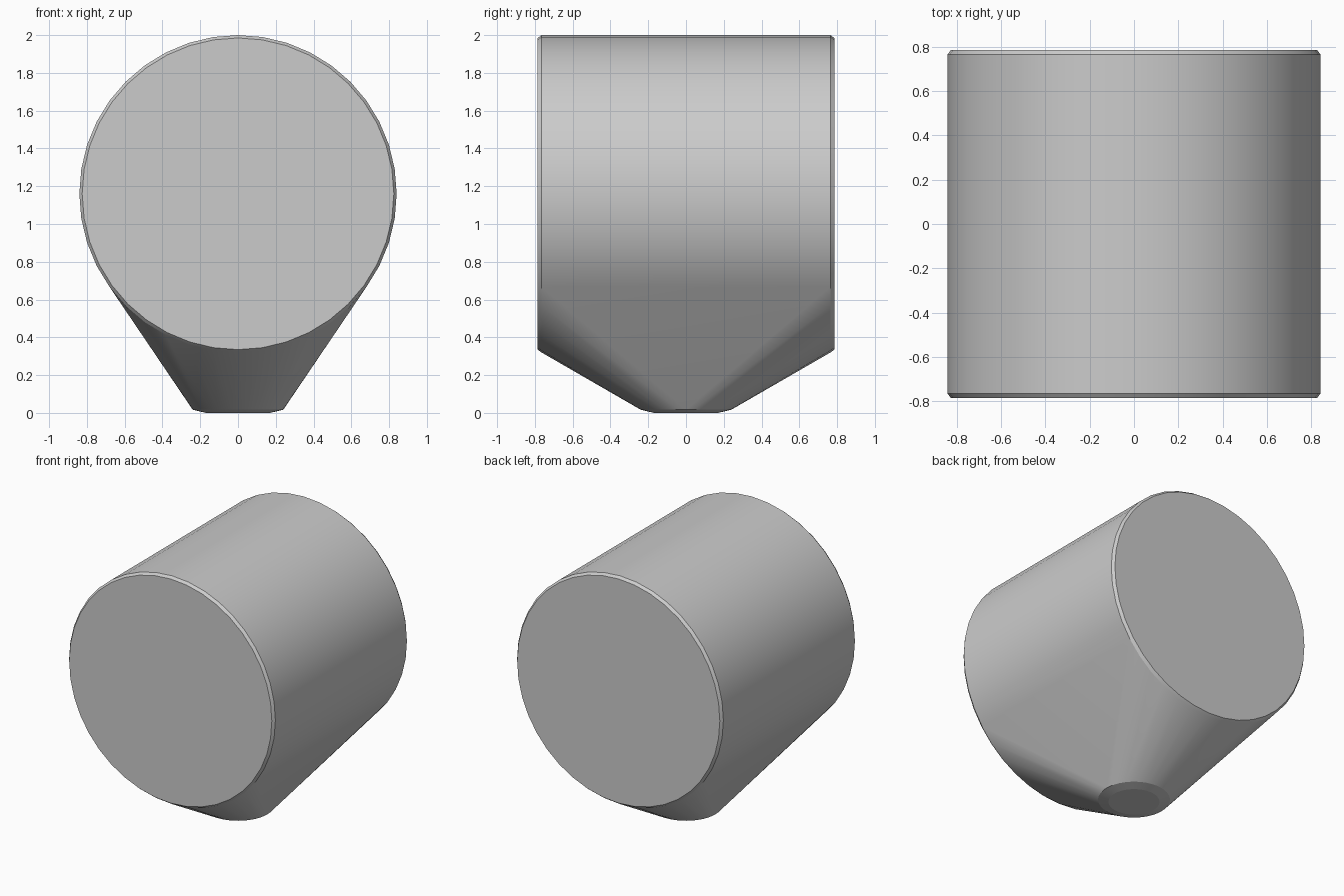
import bpy, bmesh
from math import cos, sin, tau

if "Cube" in bpy.data.objects:
    bpy.data.objects.remove(bpy.data.objects["Cube"])

SIDES = 40
DRUM_Z = 1.16


def ring(bm, radius, place):
    """Add a circle of points, positioned by the place function."""
    for i in range(SIDES):
        a = tau * i / SIDES
        bm.verts.new(place(radius * cos(a), radius * sin(a)))


bm = bmesh.new()

# Horizontal drum with chamfered rims
for radius, y in ((0.825, 0.785), (0.84, 0.765)):
    for side in (-1, 1):
        ring(bm, radius, lambda u, v: (u, side * y, DRUM_Z + v))

# Small round foot with a shallow chamfer
for radius, z in ((0.17, 0.0), (0.24, 0.017)):
    ring(bm, radius, lambda u, v: (u, v, z))

# Wrap a taut skin around drum and foot
hull = bmesh.ops.convex_hull(bm, input=bm.verts[:])
loose = {g for g in hull["geom_interior"] + hull["geom_unused"]
         if isinstance(g, bmesh.types.BMVert)}
bmesh.ops.delete(bm, geom=list(loose), context="VERTS")
bmesh.ops.dissolve_limit(bm, angle_limit=0.01, verts=bm.verts[:], edges=bm.edges[:])
bmesh.ops.recalc_face_normals(bm, faces=bm.faces[:])

mesh = bpy.data.meshes.new("tapered_drum")
bm.to_mesh(mesh)
bm.free()
body = bpy.data.objects.new("tapered_drum", mesh)
bpy.context.collection.objects.link(body)

# Smooth skin, crisp rims
bpy.context.view_layer.objects.active = body
body.select_set(True)
bpy.ops.object.shade_smooth_by_angle(angle=0.22)
